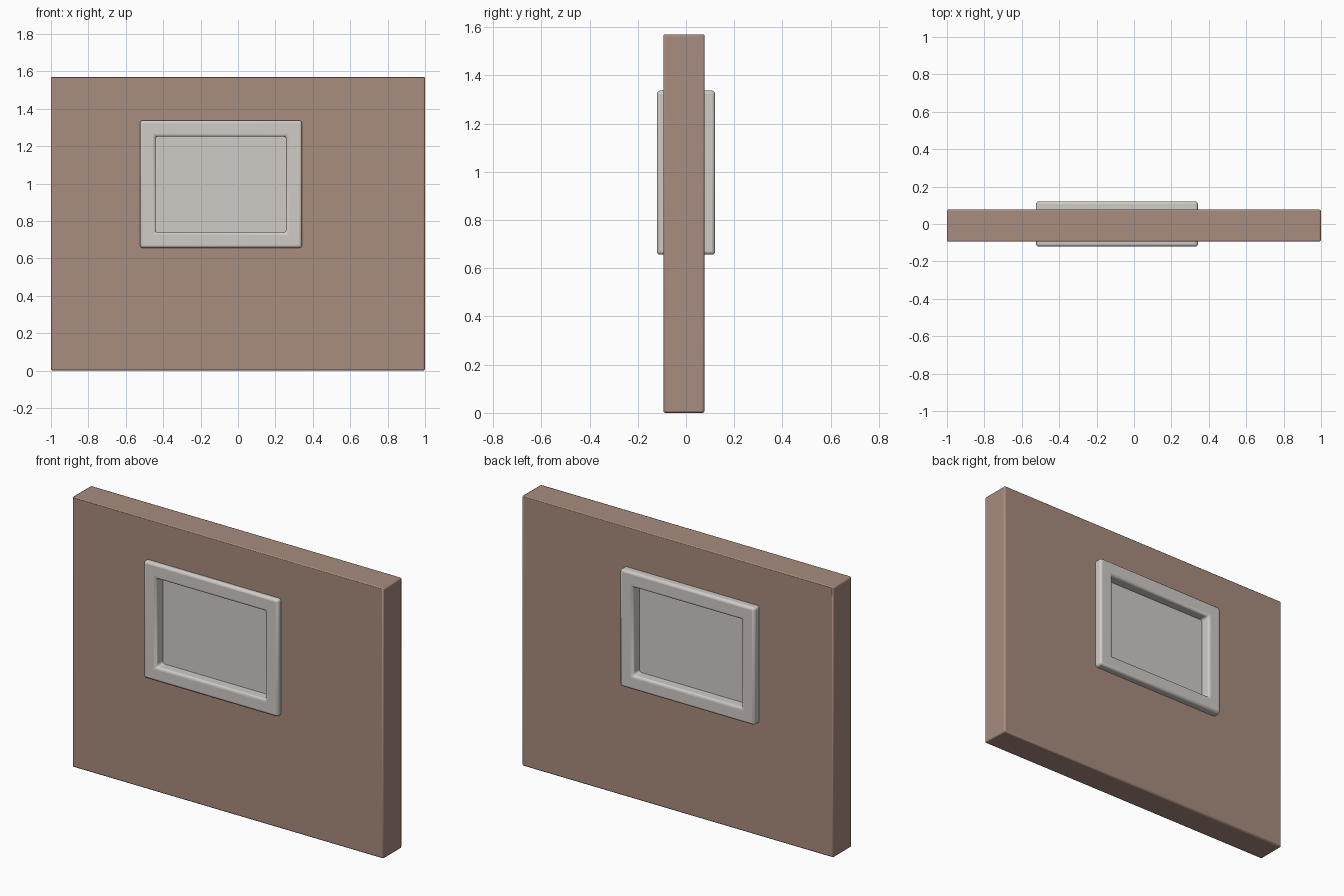
import bpy, bmesh, math

if "Cube" in bpy.data.objects:
    bpy.data.objects.remove(bpy.data.objects["Cube"])


def material(name, rgb):
    m = bpy.data.materials.new(name)
    m.diffuse_color = (*rgb, 1)
    m.use_nodes = True
    m.node_tree.nodes["Principled BSDF"].inputs["Base Color"].default_value = m.diffuse_color
    return m


def finish(name, bm, mat, bevel, segments):
    bmesh.ops.recalc_face_normals(bm, faces=bm.faces)
    me = bpy.data.meshes.new(name)
    bm.to_mesh(me)
    bm.free()
    me.materials.append(mat)
    ob = bpy.data.objects.new(name, me)
    bpy.context.collection.objects.link(ob)
    if bevel:
        mod = ob.modifiers.new("soft_edges", 'BEVEL')
        mod.width, mod.segments = bevel, segments
        mod.limit_method = 'ANGLE'
        mod.angle_limit = math.radians(40)
    bpy.ops.object.select_all(action='DESELECT')
    ob.select_set(True)
    bpy.context.view_layer.objects.active = ob
    bpy.ops.object.shade_smooth_by_angle(angle=math.radians(50))
    return ob


def ring(name, outer, inner, y0, y1, mat, bevel, segments=2):
    """Rectangular slab with a rectangular opening; rects are x0, x1, z0, z1."""
    bm = bmesh.new()

    def loop(r, y):
        x0, x1, z0, z1 = r
        return [bm.verts.new((x, y, z)) for x, z in
                ((x0, z0), (x1, z0), (x1, z1), (x0, z1))]

    loops = [loop(outer, y0), loop(outer, y1), loop(inner, y1), loop(inner, y0)]
    for k in range(4):
        a, b = loops[k], loops[(k + 1) % 4]
        for i in range(4):
            j = (i + 1) % 4
            bm.faces.new((a[i], a[j], b[j], b[i]))
    return finish(name, bm, mat, bevel, segments)


def box(name, r, y0, y1, mat):
    bm = bmesh.new()
    bmesh.ops.create_cube(bm, size=1)
    x0, x1, z0, z1 = r
    for v in bm.verts:
        v.co = (x0 if v.co.x < 0 else x1,
                y0 if v.co.y < 0 else y1,
                z0 if v.co.z < 0 else z1)
    return finish(name, bm, mat, 0, 1)


brown = material("wall_brown", (0.392, 0.262, 0.209))
grey = material("frame_grey", (0.631, 0.597, 0.565))

# wall with window opening
ring("wall", (-1, 1, 0, 1.57), (-0.48, 0.30, 0.70, 1.295), -0.094, 0.077, brown, 0.008)
# window frame standing proud on both sides
ring("window_frame", (-0.524, 0.342, 0.656, 1.337), (-0.441, 0.257, 0.738, 1.251),
     -0.121, 0.121, grey, 0.014, 3)
# recessed window panel
box("window_panel", (-0.45, 0.266, 0.729, 1.26), -0.06, 0.06, grey)
